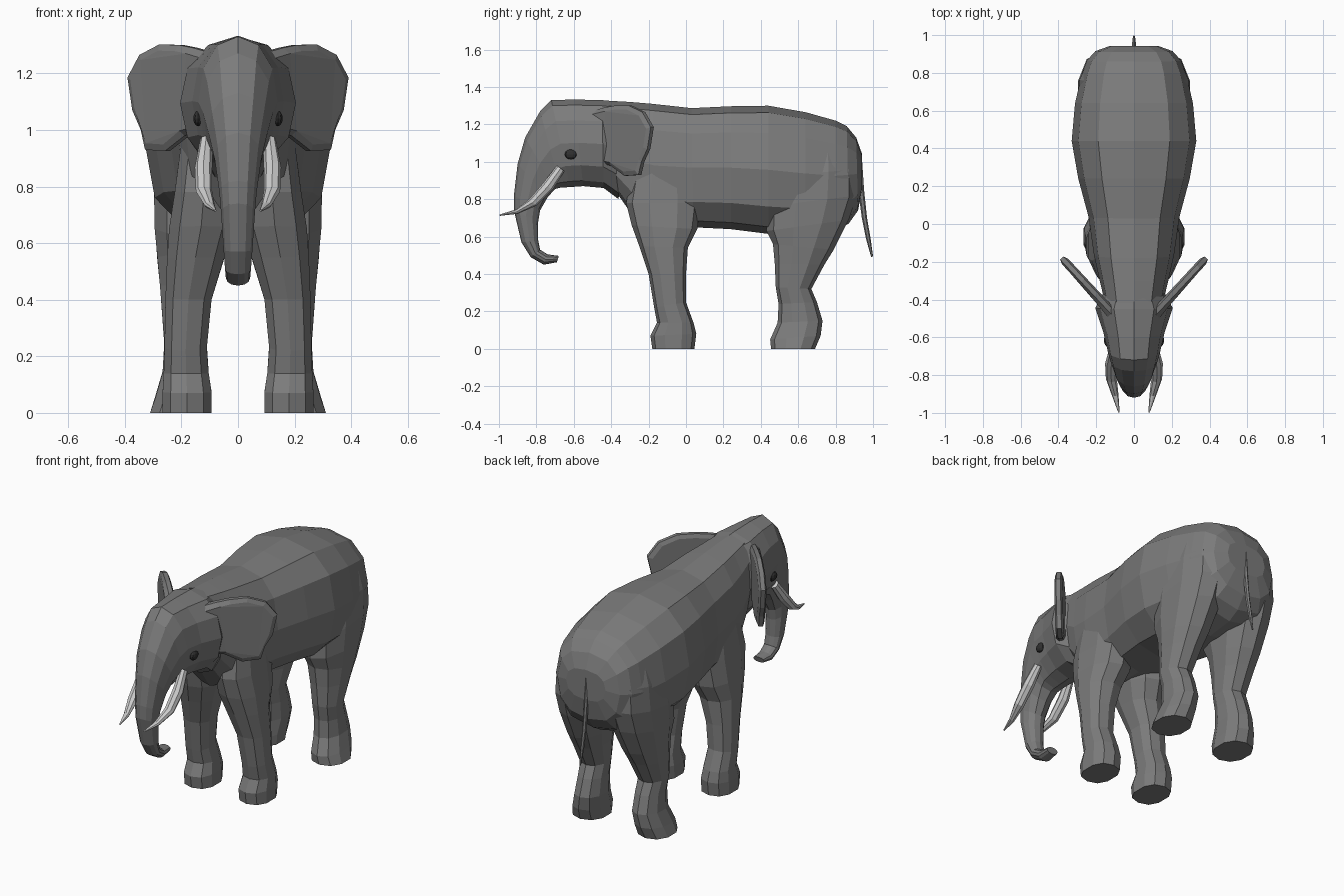
import bpy, bmesh, math
from mathutils import Vector


def material(name, r, g, b):
    m = bpy.data.materials.new(name)
    m.diffuse_color = (r, g, b, 1)
    return m


hide = material("hide", 0.2, 0.2, 0.2)
ivory = material("ivory", 0.75, 0.75, 0.73)
dark = material("dark", 0.03, 0.03, 0.03)


def finish(name, bm, mat, mirror):
    bmesh.ops.recalc_face_normals(bm, faces=bm.faces)
    me = bpy.data.meshes.new(name)
    bm.to_mesh(me)
    bm.free()
    me.materials.append(mat)
    ob = bpy.data.objects.new(name, me)
    bpy.context.collection.objects.link(ob)
    if mirror:
        ob.modifiers.new("mirror", 'MIRROR').use_mirror_merge = False
    return ob


def loft(name, rings, sides=12, power=2.0, mat=hide, mirror=False):
    """Skin rounded rings; each is (x, y0, z0, y1, z1, half_width)."""
    bm = bmesh.new()
    loops = []
    for x, y0, z0, y1, z1, w in rings:
        p, q = Vector((x, y0, z0)), Vector((x, y1, z1))
        mid, half = (p + q) / 2, (p - q) / 2
        loop = []
        for i in range(sides):
            a = 2 * math.pi * i / sides
            c, s = math.cos(a), math.sin(a)
            c = math.copysign(abs(c) ** (2 / power), c)
            s = math.copysign(abs(s) ** (2 / power), s)
            loop.append(bm.verts.new(mid + half * c + Vector((w * s, 0, 0))))
        loops.append(loop)
    for a, b in zip(loops, loops[1:]):
        for i in range(sides):
            j = (i + 1) % sides
            bm.faces.new((a[i], a[j], b[j], b[i]))
    bm.faces.new(loops[0])
    bm.faces.new(loops[-1])
    return finish(name, bm, mat, mirror)


# Torso, from rump to neck
loft("body", [
    (0, .942, 1.04, .942, .86, .13),
    (0, .91, 1.13, .92, .74, .205),
    (0, .86, 1.19, .87, .67, .25),
    (0, .80, 1.22, .80, .63, .275),
    (0, .64, 1.265, .64, .61, .312),
    (0, .44, 1.30, .44, .615, .33),
    (0, .24, 1.297, .24, .64, .295),
    (0, .03, 1.287, .04, .65, .24),
    (0, -.18, 1.31, -.15, .65, .212),
    (0, -.30, 1.32, -.27, .69, .185),
    (0, -.42, 1.327, -.36, .82, .16),
], power=2.5)

# Head flowing into the curled trunk
loft("head_and_trunk", [
    (0, -.34, 1.32, -.36, .80, .155),
    (0, -.45, 1.33, -.44, .86, .205),
    (0, -.60, 1.333, -.55, .87, .162),
    (0, -.72, 1.33, -.62, .865, .14),
    (0, -.78, 1.27, -.67, .862, .125),
    (0, -.86, 1.13, -.70, .855, .105),
    (0, -.90, .99, -.74, .81, .083),
    (0, -.92, .82, -.78, .74, .066),
    (0, -.92, .74, -.79, .68, .06),
    (0, -.88, .57, -.79, .58, .051),
    (0, -.83, .49, -.78, .53, .046),
    (0, -.76, .45, -.74, .505, .043),
    (0, -.69, .463, -.68, .497, .036),
], power=2.1)

# Legs
loft("front_legs", [
    (.18, -.18, 0, .045, 0, .09),
    (.18, -.19, .07, .055, .08, .09),
    (.183, -.155, .14, .04, .14, .083),
    (.185, -.17, .22, 0, .25, .078),
    (.175, -.20, .40, 0, .40, .085),
    (.15, -.25, .55, .01, .54, .105),
    (.13, -.29, .66, .06, .64, .118),
    (.12, -.32, .78, .08, .78, .108),
    (.11, -.28, .98, .05, 1.0, .09),
], sides=10, power=2.4, mirror=True)

loft("hind_legs", [
    (.215, .455, 0, .69, 0, .10),
    (.205, .45, .05, .72, .07, .09),
    (.19, .49, .14, .73, .15, .08),
    (.188, .495, .24, .70, .25, .076),
    (.19, .48, .33, .67, .32, .08),
    (.185, .475, .45, .74, .45, .095),
    (.18, .465, .56, .79, .53, .11),
    (.172, .43, .63, .87, .69, .128),
    (.165, .43, .76, .915, .82, .138),
    (.155, .46, .92, .91, .96, .14),
    (.14, .55, 1.05, .86, 1.10, .12),
], sides=10, power=2.2, mirror=True)

# Tusks
loft("tusks", [
    (.112, -.69, .98, -.65, .95, .022),
    (.122, -.765, .885, -.713, .85, .031),
    (.12, -.838, .80, -.80, .765, .029),
    (.10, -.91, .745, -.90, .722, .018),
    (.08, -.998, .718, -.995, .711, .004),
], sides=8, mat=ivory, mirror=True)

# Tail
loft("tail", [
    (0, .90, 1.03, .94, 1.03, .012),
    (0, .92, .85, .952, .85, .011),
    (0, .94, .70, .968, .70, .011),
    (0, .962, .59, .987, .59, .009),
    (0, .99, .49, 1.0, .495, .004),
], sides=6)


# Ears: swept back flaps, wedge-shaped so the front blends into the cheek
outline = [(.08, 1.27), (.15, 1.29), (.20, 1.30), (.27, 1.302), (.34, 1.265), (.382, 1.185),
           (.365, 1.07), (.335, 1.0), (.32, .93), (.25, .925), (.18, .98), (.10, 1.0)]
bm = bmesh.new()
normal = Vector((.73, -.68, 0))
loops = []
for inset, lift in ((.88, -.022), (1, -.012), (1, .012), (.88, 1)):
    loop = []
    for x, z in outline:
        px, pz = .24 + (x - .24) * inset, 1.12 + (z - 1.12) * inset
        off = .022 + .1 * max(0, .25 - px) if lift == 1 else lift
        loop.append(bm.verts.new(Vector((px, -.45 + (px - .13) * 1.07, pz)) + normal * off))
    loops.append(loop)
n = len(outline)
for a, b in zip(loops, loops[1:]):
    for i in range(n):
        j = (i + 1) % n
        bm.faces.new((a[i], a[j], b[j], b[i]))
bm.faces.new(loops[0])
bm.faces.new(loops[-1])
bmesh.ops.triangulate(bm, faces=[f for f in bm.faces if len(f.verts) > 4])
finish("ears", bm, hide, True)

# Eyes
bm = bmesh.new()
bmesh.ops.create_uvsphere(bm, u_segments=10, v_segments=6, radius=1)
bmesh.ops.scale(bm, vec=(.018, .034, .027), verts=bm.verts)
bmesh.ops.translate(bm, vec=(.141, -.615, 1.04), verts=bm.verts)
finish("eyes", bm, dark, True)
